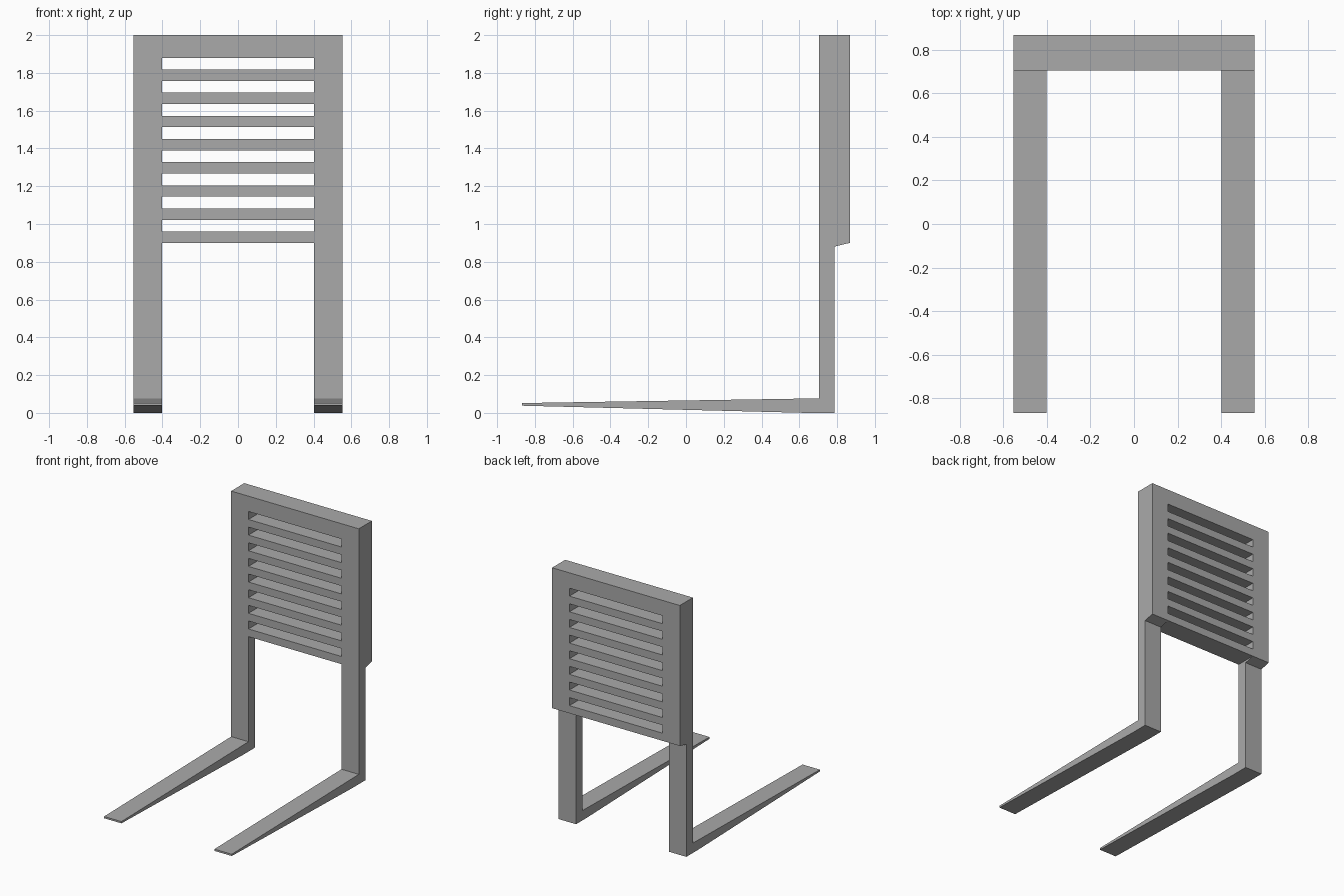
import bpy
import bmesh

cube = bpy.data.objects.get("Cube")
if cube:
    bpy.data.objects.remove(cube, do_unlink=True)

grey = bpy.data.materials.new("plain grey")
grey.use_nodes = True
GREY = (0.4, 0.4, 0.4, 1)
grey.diffuse_color = GREY
grey.node_tree.nodes["Principled BSDF"].inputs["Base Color"].default_value = GREY

INNER, OUTER = 0.403, 0.553
FRONT, BACK = 0.705, 0.867
TOP = 2.0


def extrude_x(name, profile, x0, x1):
    """Extrude a closed (y, z) profile along x."""
    bm = bmesh.new()
    face = bm.faces.new([bm.verts.new((x0, y, z)) for y, z in profile])
    moved = bmesh.ops.extrude_face_region(bm, geom=[face])["geom"]
    verts = [g for g in moved if isinstance(g, bmesh.types.BMVert)]
    bmesh.ops.translate(bm, verts=verts, vec=(x1 - x0, 0, 0))
    bmesh.ops.recalc_face_normals(bm, faces=bm.faces)
    mesh = bpy.data.meshes.new(name)
    bm.to_mesh(mesh)
    bm.free()
    mesh.materials.append(grey)
    obj = bpy.data.objects.new(name, mesh)
    bpy.context.collection.objects.link(obj)
    return obj


def rail(name, z0, z1):
    profile = [(FRONT, z0), (BACK, z0), (BACK, z1), (FRONT, z1)]
    return extrude_x(name, profile, -INNER, INNER)


# Side frames: tapered fork, upright and thicker backrest stile in one profile
side = [(-0.867, 0.038), (0.64, 0), (0.785, 0), (0.785, 0.88), (BACK, 0.9),
        (BACK, TOP), (FRONT, TOP), (FRONT, 0.077), (-0.867, 0.052)]
extrude_x("left_side_frame", side, INNER, OUTER)
extrude_x("right_side_frame", side, -OUTER, -INNER)

# Backrest: evenly spaced slats below a deeper top rail
PITCH = 0.1225
for i in range(8):
    z = 0.9 + i * PITCH
    rail(f"backrest_slat_{i + 1}", z, z + 0.06)
rail("top_rail", 1.88, TOP)
